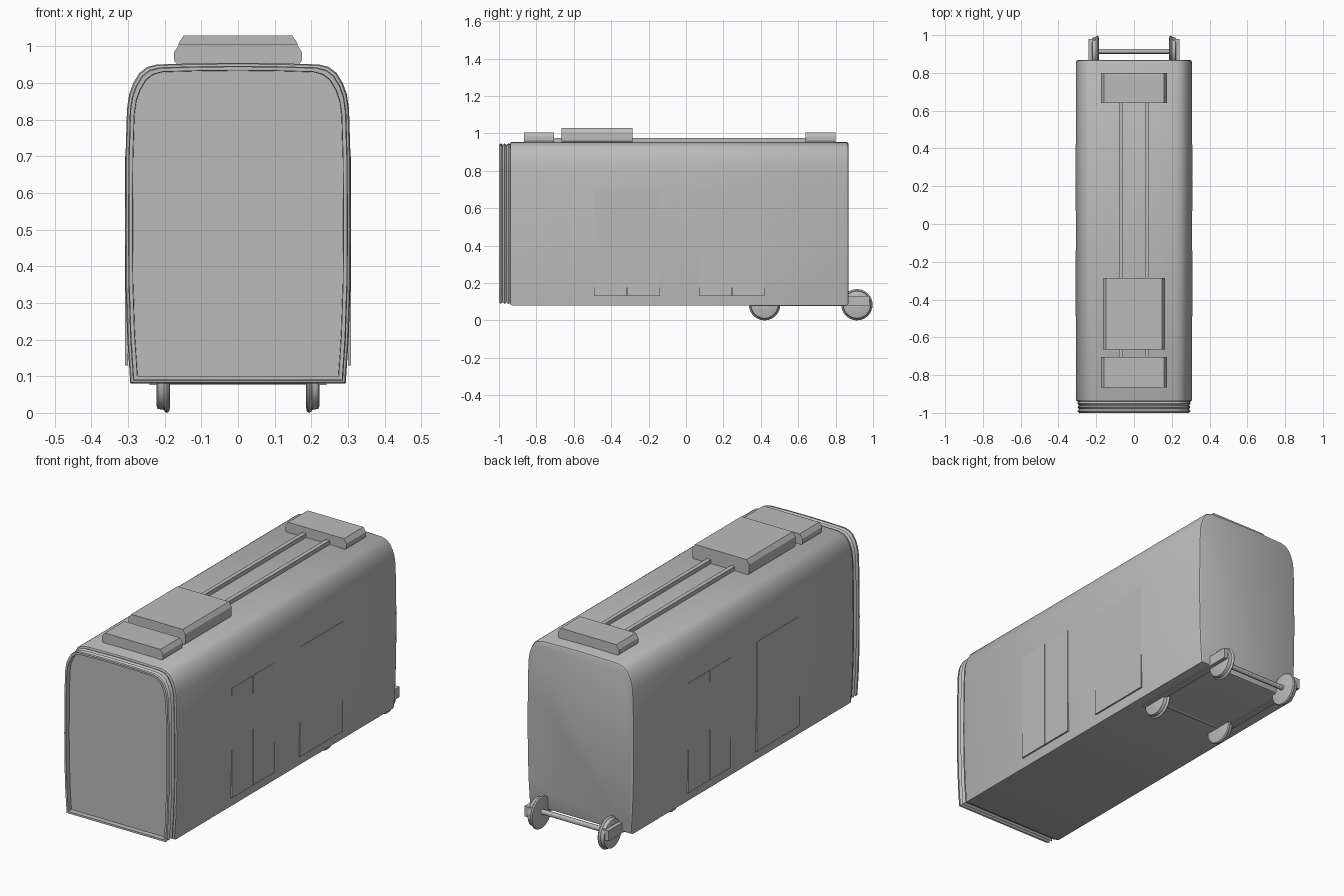
import bpy, math
from mathutils import Vector

cube = bpy.data.objects.get("Cube")
if cube:
    bpy.data.objects.remove(cube, do_unlink=True)

grey = bpy.data.materials.new("light_grey")
grey.use_nodes = True
colour = (0.5, 0.5, 0.5, 1)
grey.diffuse_color = colour
grey.node_tree.nodes["Principled BSDF"].inputs["Base Color"].default_value = colour


def make(name, verts, faces, smooth=30):
    mesh = bpy.data.meshes.new(name)
    mesh.from_pydata(verts, [], faces)
    mesh.materials.append(grey)
    obj = bpy.data.objects.new(name, mesh)
    bpy.context.collection.objects.link(obj)
    if smooth:
        bpy.ops.object.select_all(action="DESELECT")
        obj.select_set(True)
        bpy.context.view_layer.objects.active = obj
        bpy.ops.object.shade_smooth_by_angle(angle=math.radians(smooth))
    return obj


def loft(name, rings, smooth=30):
    """Skin a list of equal closed rings and cap both ends."""
    n = len(rings[0])
    verts = [p for ring in rings for p in ring]
    faces = [(k * n + i, k * n + (i + 1) % n, (k + 1) * n + (i + 1) % n, (k + 1) * n + i)
             for k in range(len(rings) - 1) for i in range(n)]
    last = (len(rings) - 1) * n
    faces += [tuple(reversed(range(n))), tuple(range(last, last + n))]
    return make(name, verts, faces, smooth)


def prism(name, outline, y0, y1, smooth=0):
    """Extrude an x-z outline along y."""
    return loft(name, [[(x, y, z) for x, z in outline] for y in (y0, y1)], smooth)


def box(name, x0, x1, y0, y1, z0, z1):
    return prism(name, [(x0, z0), (x0, z1), (x1, z1), (x1, z0)], y0, y1)


def lathe(name, profile, y, z, n=24):
    """Spin (x, radius) pairs about an axis parallel to x."""
    angles = [2 * math.pi * i / n for i in range(n)]
    return loft(name, [[(x, y + r * math.cos(a), z + r * math.sin(a)) for a in angles]
                       for x, r in profile])


# Carriage cross-section: bowed sides, rounded shoulders, slightly arched roof
half = [(0.294, 0.08), (0.302, 0.2), (0.307, 0.35), (0.308, 0.5), (0.307, 0.7),
        (0.303, 0.83), (0.297, 0.87), (0.286, 0.9), (0.269, 0.928),
        (0.248, 0.944), (0.22, 0.951), (0.11, 0.954)]
section = half + [(0, 0.955)] + [(-x, z) for x, z in reversed(half)]


def ring(y, inset):
    sx, sz = 1 - inset / 0.308, 1 - inset / 0.4375
    return [(x * sx, y, 0.5175 + (z - 0.5175) * sz) for x, z in section]


# Main body shell with softened ends
loft("carriage_body", [ring(y, d) for y, d in [
    (-0.94, 0.01), (-0.937, 0.003), (-0.93, 0), (0.855, 0), (0.865, 0.004), (0.869, 0.012)]])

# Folded gangway bellows, with the closing panel set back inside its rim
folds = [(-0.93, 0.017)]
for k in range(3):
    folds += [(-0.95 - k * 0.02, 0.008), (-0.96 - k * 0.02, 0.017)]
folds += [(-1.0, 0.01), (-1.0, 0.02), (-0.975, 0.021)]
loft("gangway_bellows", [ring(y, d) for y, d in folds], 20)

# Double-leaf sliding doors, nearly flush with the bowed sides
for side, label in ((1, "left"), (-1, "right")):
    for place, y0 in (("front", -0.49), ("rear", 0.07)):
        for leaf in range(2):
            start = y0 + leaf * 0.176
            box(f"{place}_door_{label}_{leaf + 1}",
                *sorted((side * 0.3, side * 0.3085)), start, start + 0.174, 0.13, 0.7)


# Roof equipment with chamfered shoulders
def roof_unit(name, w, top, y0, y1):
    low = 0.945
    outline = [(w - 0.012, low), (w, low + 0.018), (w, top - 0.022), (w - 0.015, top)]
    prism(name, outline + [(-x, z) for x, z in reversed(outline)], y0, y1)


roof_unit("front_roof_unit", 0.175, 1.006, -0.865, -0.705)
roof_unit("large_roof_unit", 0.163, 1.03, -0.665, -0.285)
roof_unit("rear_roof_unit", 0.175, 1.006, 0.64, 0.8)
for x, label in ((-0.068, "right"), (0.068, "left")):
    box(f"roof_conduit_{label}", x - 0.011, x + 0.011, -0.75, 0.68, 0.945, 0.975)

# Bogie: side frames, axles and flanged wheels
for s, label in ((1, "left"), (-1, "right")):
    box(f"bogie_frame_{label}", *sorted((s * 0.205, s * 0.242)), 0.35, 0.98, 0.076, 0.13)
for y, place in ((0.42, "front"), (0.914, "rear")):
    lathe(f"{place}_axle", [(-0.2, 0.013), (0.2, 0.013)], y, 0.09, 12)
    for s, label in ((1, "left"), (-1, "right")):
        wheel = [(0.185, 0.066), (0.188, 0.08), (0.194, 0.084), (0.2, 0.08),
                 (0.202, 0.076), (0.219, 0.073), (0.222, 0.066)]
        lathe(f"{place}_wheel_{label}", [(s * x, r) for x, r in wheel], y, 0.084)

# Make every surface face outward
import bmesh
for obj in bpy.context.collection.objects:
    if obj.type == "MESH" and grey.name in obj.data.materials:
        bm = bmesh.new()
        bm.from_mesh(obj.data)
        bmesh.ops.recalc_face_normals(bm, faces=bm.faces)
        bm.to_mesh(obj.data)
        bm.free()
